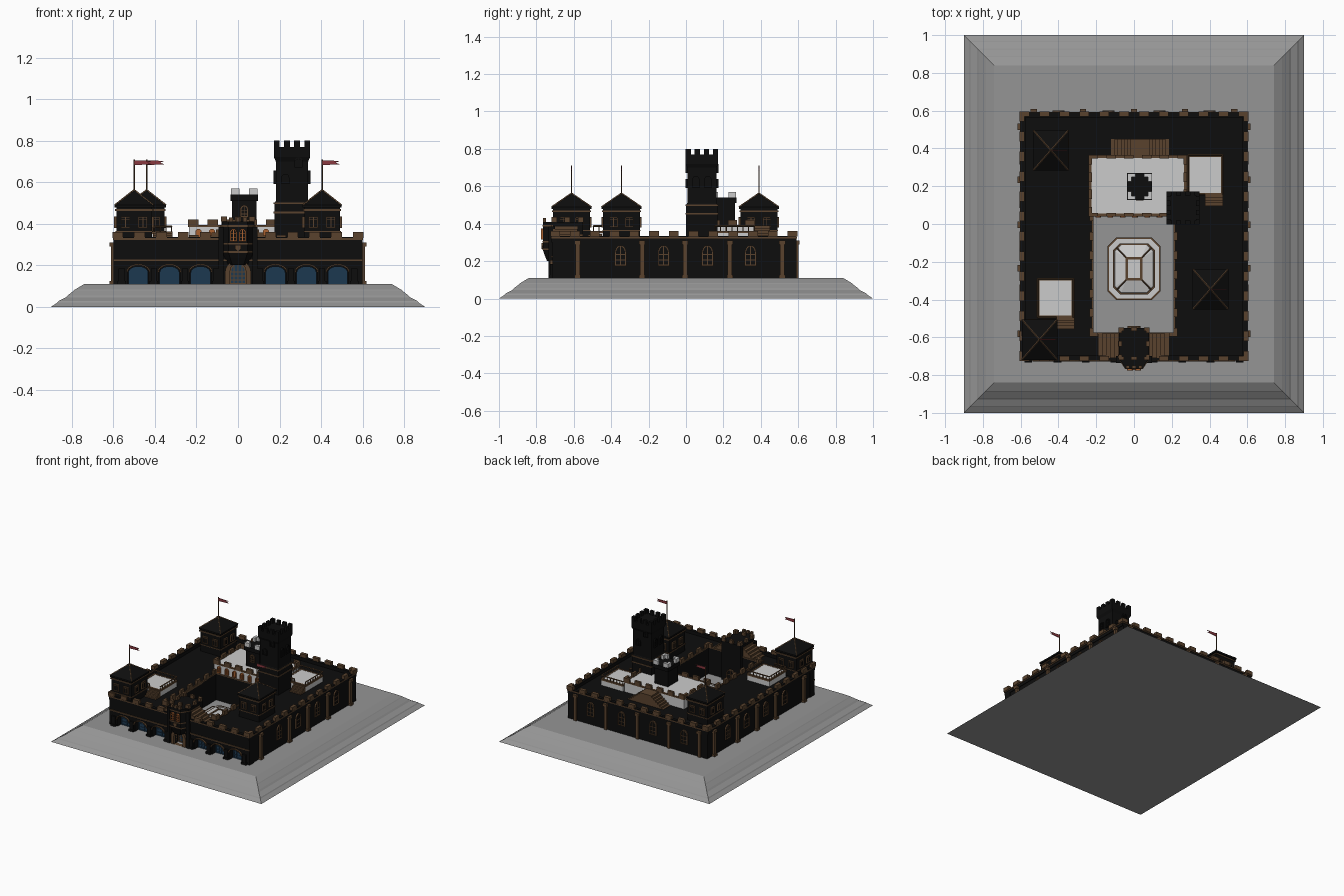
import bpy, bmesh
from math import pi, cos, sin
from mathutils import Matrix, Vector

if "Cube" in bpy.data.objects:
    bpy.data.objects.remove(bpy.data.objects["Cube"])

COL = dict(black=(.004, .004, .004), brown=(.1, .055, .027), blue=(.012, .04, .08), red=(.25, .04, .05),
           stone=(.3, .3, .3), orange=(.4, .12, .03), white=None)
MATS = {}
for k, c in COL.items():
    if c:
        MATS[k] = bpy.data.materials.new(k)
        MATS[k].diffuse_color = (*c, 1)
parts = {}


def loft(name, mat, loops, M=Matrix(), ring=False):
    """Skin a list of equal-length loops; capped, or closed on itself as a ring."""
    bm = parts.setdefault(name, (bmesh.new(), mat))[0]
    vs = [[bm.verts.new(M @ Vector(p)) for p in lp] for lp in loops]
    n = len(loops[0])
    for a, b in zip(vs, vs[1:] + (vs[:1] if ring else [])):
        for i in range(n):
            bm.faces.new((a[i], a[(i + 1) % n], b[(i + 1) % n], b[i]))
    if not ring:
        bm.faces.new(vs[0][::-1])
        bm.faces.new(vs[-1])


def rect(x0, x1, y0, y1, z):
    return [(x0, y0, z), (x1, y0, z), (x1, y1, z), (x0, y1, z)]


def octa(cx, cy, hx, hy, c, z):
    return [(cx + sx, cy + sy, z) for sx, sy in
            ((-hx + c, -hy), (hx - c, -hy), (hx, -hy + c), (hx, hy - c),
             (hx - c, hy), (-hx + c, hy), (-hx, hy - c), (-hx, -hy + c))]


def box(name, mat, x0, x1, y0, y1, z0, z1, M=Matrix()):
    loft(name, mat, [rect(x0, x1, y0, y1, z0), rect(x0, x1, y0, y1, z1)], M)


def band(name, mat, x0, x1, y0, y1, z0, z1, o=.008):
    """Moulding that runs round a block, standing out by o."""
    r = lambda d, z: rect(x0 - d, x1 + d, y0 - d, y1 + d, z)
    loft(name, mat, [r(o, z0), r(o, z1), r(-.01, z1), r(-.01, z0)], ring=True)


def bar(name, mat, a, b, r=.004, n=4):
    a, b = Vector(a), Vector(b)
    M = Matrix.Translation(a) @ (b - a).to_track_quat('Z', 'Y').to_matrix().to_4x4()
    lp = lambda z: [(r * cos(2 * pi * i / n), r * sin(2 * pi * i / n), z) for i in range(n)]
    loft(name, mat, [lp(0), lp((b - a).length)], M)


def arch(w, h, rise, y, n=10):
    return [(-w / 2, y, 0), (w / 2, y, 0)] + [
        (w / 2 * cos(pi * i / n), y, h - rise + rise * sin(pi * i / n)) for i in range(n + 1)][0 if rise < h else 1:]


def window(name, mat, pos, turn, w, h, rise=0.02, pane='blue', t=.006, cols=1, rows=2):
    """Framed window on a wall; turn 0 faces the front, pi/2 the right."""
    M = Matrix.Translation(pos) @ Matrix.Rotation(turn, 4, 'Z')
    o, i = (lambda y: arch(w, h, rise, y)), (lambda y: [(x, y, z + t) for x, _, z in arch(w - 2 * t, h - 2 * t, rise, y)])
    loft(name + '_frame', mat, [o(-.01), i(-.01), i(.004), o(.004)], M, True)
    loft(name + '_pane', pane, [i(-.003), i(.003)], M)
    for k in range(cols):
        x = w * ((k + 1) / (cols + 1) - .5)
        box(name + '_frame', mat, x - .002, x + .002, -.007, 0, 0, h - t, M)
    for k in range(rows):
        z = (h - rise) * (k + 1) / (rows + .3)
        box(name + '_frame', mat, -w / 2, w / 2, -.007, 0, z - .002, z + .002, M)


def merlons(name, mat, x0, x1, y0, y1, z0, z1, nx, ny, l=.05, t=.022):
    """Battlements just inside a rectangle, nx and ny teeth per side."""
    for i in range(nx):
        x = x0 + (x1 - x0 - l) * i / (nx - 1)
        for y in (y0, y1 - t):
            box(name, mat, x, x + l, y, y + t, z0, z1)
    for i in range(ny):
        y = y0 + (y1 - y0 - l) * i / (ny - 1)
        for x in (x0, x1 - t):
            box(name, mat, x, x + t, y, y + l, z0, z1)


# stepped plinth
loft('plinth', 'stone', [rect(-.9 + d, .9 - d, -1 + d, 1 - d, z) for d, z in
     ((0, 0), (.03, .02), (.035, .027), (.07, .045), (.08, .055), (.11, .078), (.115, .083), (.16, .11))])

# castle ranges round the courtyard
B, R = .11, .31
box('castle_body', 'black', -.595, .595, -.665, -.575, B, R)
box('castle_body', 'black', -.595, .595, .04, .59, B, R)
box('castle_body', 'black', -.595, -.215, -.575, .04, B, R)
box('castle_body', 'black', .21, .595, -.575, .04, B, R)

# front arcade with a notch for every arch and the gate
prof = [(-.6, B)]
ARCH_X = (-.48, -.33, -.18, .18, .33, .48)
for x in sorted(ARCH_X + (0,)):
    w, h, r = (.075, .1, .037) if x == 0 else (.1, .09, .035)
    a = [(x - w / 2, B)] + [(x - w / 2 * cos(pi * i / 10), B + h - r + r * sin(pi * i / 10)) for i in range(11)]
    prof += a + [(x + w / 2, B)]
prof += [(.6, B), (.6, R), (-.6, R)]
loft('front_arcade', 'black', [[(x, y, z) for x, z in prof] for y in (-.715, -.66)])
for x in ARCH_X:
    M = Matrix.Translation((x, -.715, B))
    lp = lambda w, h, r, y: arch(w, h, r, y)[2:] + [p for p in arch(w - .012, h - .007, r - .005, y)[:1:-1]]
    loft('arch_hoods', 'brown', [lp(.116, .097, .04, -.012), lp(.116, .097, .04, .01)], M)
    window('shop_window', 'blue', (x, -.666, B), 0, .095, .085, .03, 'blue', .004, 3, 2)
for x in (-.56, -.405, -.255, -.105, .105, .255, .405, .56):
    box('arcade_piers', 'black', x - .015, x + .015, -.728, -.71, B, .185)
    box('arcade_piers', 'black', x - .02, x + .02, -.732, -.71, B, .125)
box('front_string_course', 'brown', -.6, .6, -.722, -.7, .22, .228)

# parapet and battlements
loft('parapet', 'black', [rect(-.6 + d, .6 - d, -.72 + d, .59 - d, z)
     for d, z in ((0, R - .01), (0, .335), (.025, .335), (.025, R - .01))], ring=True)
band('parapet_cornice', 'brown', -.595, .595, -.715, .585, .322, .33)
merlons('wall_battlements', 'brown', -.605, .605, -.725, .595, .332, .36, 12, 13, .052, .026)
merlons('court_battlements', 'brown', -.235, .23, -.595, .06, R, .345, 2, 7, .045, .02)
band('court_edge', 'brown', -.225, .22, -.585, .05, R - .01, R + .008, 0)

# side and back pilasters, windows
for y in (-.58, -.235, -.005, .235, .515):
    for s in (-1, 1):
        x = s * .6
        box('pilasters', 'brown', x - .012, x + .012, y - .012, y + .012, B, .3)
        box('pilasters', 'brown', x - .018, x + .018, y - .017, y + .017, .29, .31)
        box('pilasters', 'brown', x - .018, x + .018, y - .017, y + .017, B, .125)
for x in (-.53, -.27, 0, .27, .53):
    box('pilasters', 'brown', x - .012, x + .012, .58, .602, B, .3)
    box('pilasters', 'brown', x - .017, x + .017, .58, .608, .29, .31)
for y in (-.35, -.12, .115, .345):
    for s in (-1, 1):
        window('side_window', 'brown', (s * .595, y, .175), s * pi / 2, .062, .11, .04, 'black')
for x in (-.4, -.135, .135, .4):
    window('back_window', 'brown', (x, .59, .175), pi, .062, .11, .04, 'black')

# white hall with its terrace
box('hall', 'white', -.235, .275, .045, .36, .3, .39)
band('hall_edge', 'brown', -.235, .275, .045, .36, .384, .393, .005)
merlons('hall_battlements', 'brown', -.24, .28, .04, .365, .39, .42, 6, 4, .05, .018)
for i in range(6):
    window('hall_window', 'orange', (-.19 + .065 * i, .045, .325), 0, .03, .05, .015, 'orange', .005, 1, 0)

# turret on the hall
box('hall_turret', 'black', -.028, .088, .135, .262, .38, .53)
box('hall_turret', 'black', -.036, .096, .127, .27, .51, .54)
merlons('turret_battlements', 'white', -.034, .094, .129, .268, .54, .57, 2, 2, .042, .02)
window('turret_window', 'brown', (.03, .135, .43), 0, .04, .06, .02, 'black')

# great tower
loft('great_tower', 'black', [rect(.26 - d, .26 + d, .085 - d, .085 + d, z) for d, z in
     ((.084, .3), (.084, .5), (.078, .51), (.078, .7), (.087, .72), (.087, .77))])
merlons('great_tower_battlements', 'black', .173, .347, -.002, .172, .77, .8, 4, 4, .028, .02)
for z in (.45, .495):
    band('great_tower_bands', 'brown', .176, .344, .001, .169, z, z + .008, .004)
for k in range(4):
    for u in (-.032, .032):
        p = Matrix.Rotation(k * pi / 2, 3, 'Z') @ Vector((u, -.078, 0)) + Vector((.26, .085, 0))
        sides = k % 2
        window('great_tower_window', 'brown' if sides else 'black', (p.x, p.y, .59 if sides or u < 0 else .67),
               k * pi / 2, .038, .065 if sides else .05, .018, 'black', .005)

# three pyramid-roofed towers with pennants
for cx, cy in ((-.5, -.612), (.405, -.345), (-.44, .39)):
    sq = lambda d, e, z: rect(cx - d, cx + d, cy - e, cy + e, z)
    loft('corner_towers', 'black', [sq(.086, .098, .3), sq(.086, .098, .48)])
    loft('tower_roofs', 'black', [sq(.094, .107, .478), sq(.094, .107, .49), sq(.002, .002, .562)])
    band('tower_cornices', 'brown', cx - .086, cx + .086, cy - .098, cy + .098, .462, .47, .006)
    band('tower_cornices', 'brown', cx - .086, cx + .086, cy - .098, cy + .098, .36, .366, .004)
    for sx in (-1, 1):
        for sy in (-1, 1):
            bar('roof_hips', 'brown', (cx + sx * .093, cy + sy * .106, .49), (cx, cy, .563))
    for k in range(4):
        for u in (-.042, .042):
            p = Matrix.Rotation(k * pi / 2, 3, 'Z') @ Vector((u, -(.098, .086)[k % 2], 0))
            window('tower_window', 'brown', (cx + p.x, cy + p.y, .38), k * pi / 2, .045, .055, .001, 'black', .004, 1, 1)
    bar('flagpoles', 'brown', (cx, cy, .55), (cx, cy, .71), .0035, 6)
    flag = [(0, .705), (.085, .702), (.065, .694), (.085, .686), (0, .682)]
    loft('pennants', 'red', [[(cx + x, cy + y, z) for x, z in flag] for y in (-.002, .002)])

# two raised terraces with balustrade and steps
for x0, x1, y0, y1, s0, s1 in ((.285, .47, .155, .365, .375, .47), (-.51, -.32, -.495, -.29, -.41, -.315)):
    box('small_terraces', 'white', x0, x1, y0, y1, .3, .36)
    band('terrace_edges', 'brown', x0, x1, y0, y1, .35, .362, .004)
    for i in range(4):
        box('terrace_steps', 'brown', s0, s1, y0 - .015 * (i + 1), y0 - .015 * i, .3, .355 - .012 * i)
    for a, b in (((x0, y0), (x0, y1)), ((x0, y1), (x1, y1)), ((x1, y1), (x1, y0)), ((x0, y0), (s0, y0))):
        bar('balustrades', 'brown', (*a, .387), (*b, .387), .005)
        for i in range(8):
            p = Vector(a).lerp(Vector(b), i / 7)
            bar('balustrades', 'brown', (*p, .355), (*p, .387), .003)

# double stairs, rising from both ends: behind the hall and behind the gate
for cx, half, y0, y1, top in ((.032, .153, .36, .45, .39), (-.002, .187, -.71, -.58, .4)):
    for i in range(7):
        d = half * (1 - i / 9)
        box('double_stairs', 'brown', cx - d, cx + d, y0, y1, .3 + (top - .3) * i / 7, .3 + (top - .3) * (i + 1) / 7)

# gatehouse with oriel bay
box('gatehouse', 'black', -.08, .08, -.718, -.55, .215, .41)
box('gatehouse', 'black', -.08, .08, -.66, -.55, B, .215)
bay = lambda s, z: [(x * s, -.71 + y * s, z) for x, y in ((-.08, 0), (-.045, -.055), (.045, -.055), (.08, 0))]
loft('gate_bay', 'black', [bay(.6, .2), bay(.85, .235), bay(1, .26), bay(1, .41)])
for z in (.26, .3, .385):
    loft('gate_bay_bands', 'brown', [bay(1.05, z), bay(1.05, z + .008)])
merlons('gate_battlements', 'brown', -.082, .082, -.72, -.548, .41, .435, 3, 3, .03, .018)
for x in (-.033, 0, .033):
    box('gate_battlements', 'brown', x - .01, x + .01, -.765, -.748, .41, .43)
for x in (-.022, .022):
    window('gate_bay_window', 'orange', (x, -.765, .315), 0, .032, .06, .015, 'black', .004)
loft('gate_shield', 'brown', [[(x, y, z) for x, z in ((0, .265), (.014, .28), (.014, .298), (-.014, .298), (-.014, .28))]
                              for y in (-.773, -.76)])
M = Matrix.Translation((0, -.72, B))
loft('gate_arch', 'brown', [arch(.125, .115, .06, -.012), arch(.075, .1, .037, -.012),
                            arch(.075, .1, .037, .03), arch(.125, .115, .06, .03)], M, True)
window('gate_door', 'brown', (0, -.668, B), 0, .075, .1, .037, 'blue', .005, 3, 3)
window('inner_gate_door', 'brown', (0, -.55, B), pi, .07, .1, .035, 'black')
for s in (-1, 1):
    box('gate_columns', 'black', s * .082 - .012, s * .082 + .012, -.735, -.7, B, .385)

# courtyard basin
oc = lambda h, z: octa(0, -.237, h, h + .025, .045 * h / .14, z)
loft('basin', 'white', [oc(.137, .105), oc(.137, .14), oc(.105, .14), oc(.1, .15),
     [(x * .5, -.237 + (y + .237) * .48, z) for x, y, z in octa(0, -.237, .09, .13, .008, .17)]])
for h, z in ((.14, .142), (.11, .148)):
    loft('basin_rims', 'brown', [oc(h, .11), oc(h, z), oc(h - .008, z), oc(h - .008, .11)], ring=True)
band('basin_rims', 'brown', -.042, .042, -.297, -.177, .166, .174, .003)
for sx in (-1, 1):
    for sy in (-1, 1):
        bar('basin_ribs', 'brown', (sx * .09, -.237 + sy * .11, .15), (sx * .043, -.237 + sy * .06, .171))

# turn every collected part into an object
for name, (bm, mat) in parts.items():
    bmesh.ops.recalc_face_normals(bm, faces=bm.faces)
    me = bpy.data.meshes.new(name)
    bm.to_mesh(me)
    bm.free()
    if mat in MATS:
        me.materials.append(MATS[mat])
    bpy.context.collection.objects.link(bpy.data.objects.new(name, me))

for m in bpy.data.materials:
    if m.users and not m.is_grease_pencil:
        m.use_nodes = True
        m.node_tree.nodes["Principled BSDF"].inputs["Base Color"].default_value = m.diffuse_color
